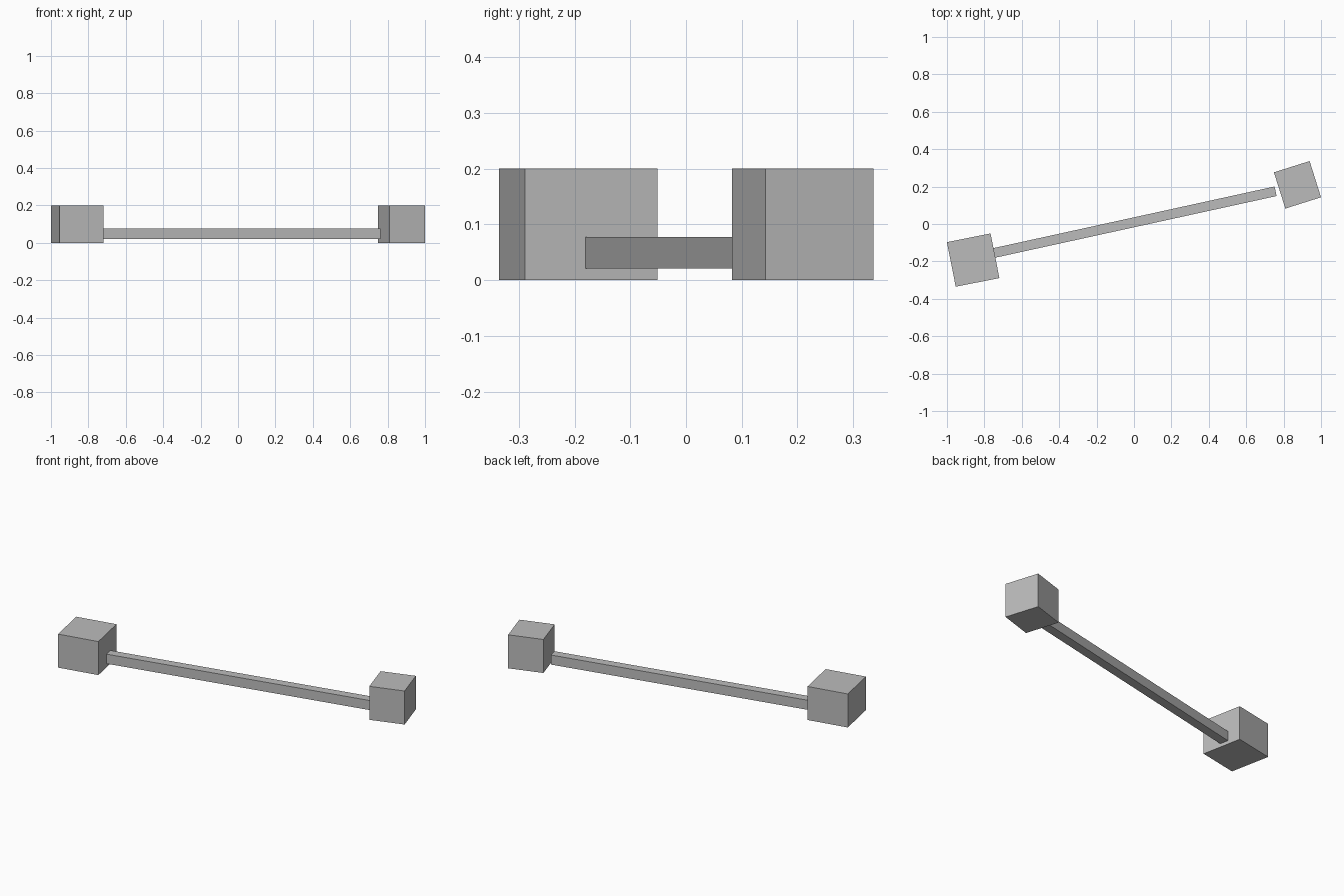
import bpy
import math

if "Cube" in bpy.data.objects:
    bpy.data.objects.remove(bpy.data.objects["Cube"])

grey = bpy.data.materials.new("plain_grey")
grey.diffuse_color = (0.5, 0.5, 0.5, 1)
grey.use_nodes = True
grey.node_tree.nodes["Principled BSDF"].inputs["Base Color"].default_value = grey.diffuse_color


def block(name, centre, size, angle):
    """Box turned about the vertical axis."""
    bpy.ops.mesh.primitive_cube_add(size=1, location=centre,
                                    rotation=(0, 0, math.radians(angle)))
    ob = bpy.context.object
    ob.name = name
    ob.scale = size
    ob.data.materials.append(grey)
    return ob


# End blocks
block("left_block", (-0.860, -0.193, 0.1), (0.238, 0.243, 0.2), 11.2)
block("right_block", (0.874, 0.2095, 0.1), (0.20, 0.203, 0.2), 17.5)

# Connecting rod, seated in the left block and just short of the right one
start, end = (-0.751, -0.1555), (0.757, 0.175)
dx, dy = end[0] - start[0], end[1] - start[1]
block("connecting_rod",
      ((start[0] + end[0]) / 2, (start[1] + end[1]) / 2, 0.049),
      (math.hypot(dx, dy), 0.052, 0.057),
      math.degrees(math.atan2(dy, dx)))
